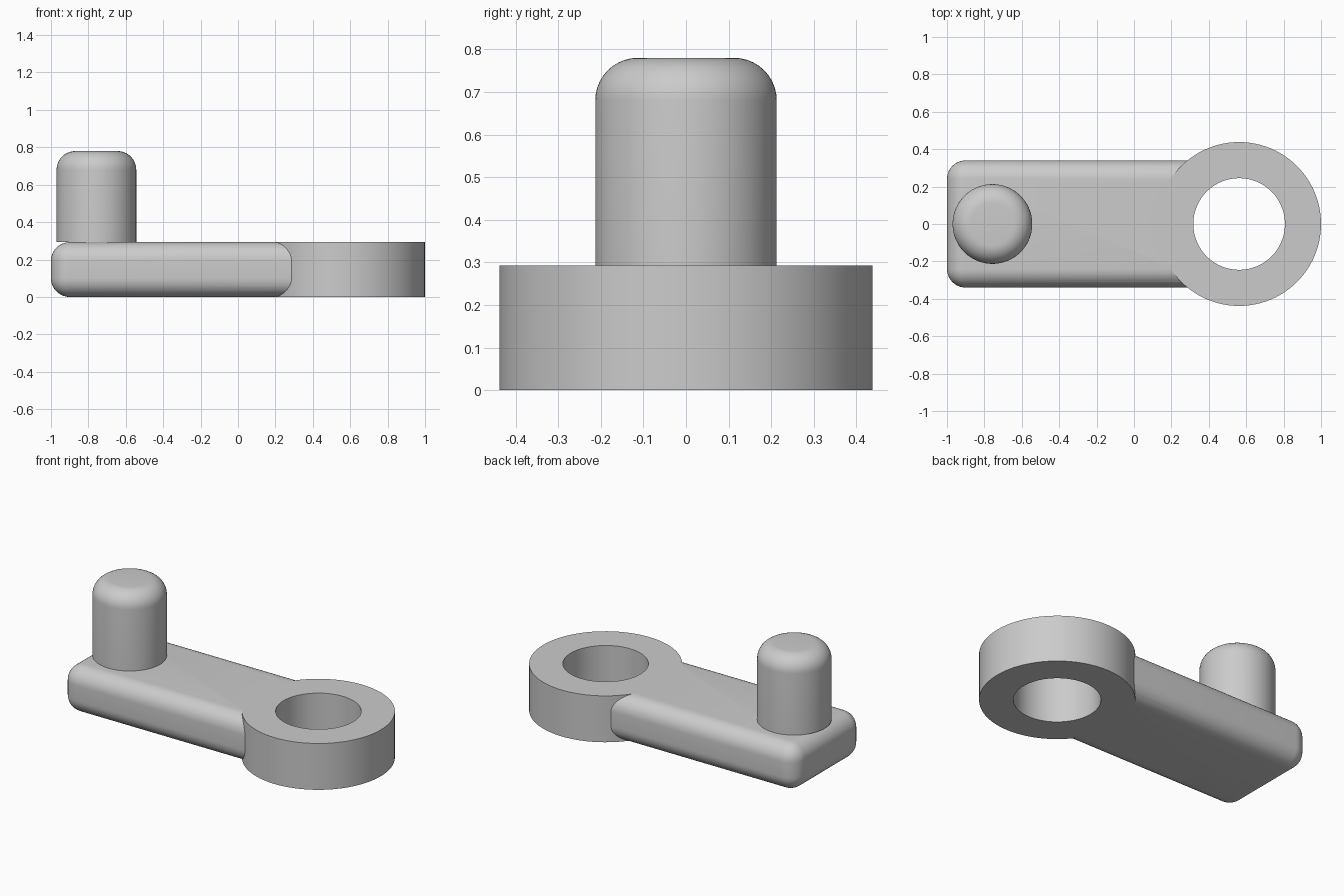
import bpy
import bmesh
import math
from mathutils import Matrix, Vector

cube = bpy.data.objects.get("Cube")
if cube:
    bpy.data.objects.remove(cube, do_unlink=True)

THICK = 0.293
RING_X, RING_R, HOLE_R = 0.562, 0.438, 0.245
KNOB_X, KNOB_R, KNOB_TOP = -0.757, 0.213, 0.78
ROUND = 0.1
SEGMENTS = 96

grey = bpy.data.materials.new("plain grey")
grey.use_nodes = True
colour = (0.6, 0.6, 0.6, 1)
grey.diffuse_color = colour
grey.node_tree.nodes["Principled BSDF"].inputs["Base Color"].default_value = colour


def add_object(name, bm):
    bmesh.ops.recalc_face_normals(bm, faces=bm.faces)
    mesh = bpy.data.meshes.new(name)
    bm.to_mesh(mesh)
    bm.free()
    mesh.materials.append(grey)
    obj = bpy.data.objects.new(name, mesh)
    bpy.context.collection.objects.link(obj)
    return obj


def smooth(obj):
    bpy.ops.object.select_all(action="DESELECT")
    obj.select_set(True)
    bpy.context.view_layer.objects.active = obj
    bpy.ops.object.shade_smooth_by_angle(angle=math.radians(35))


def lathe(name, profile, x, closed=False):
    """Spin an (r, z) profile around the vertical axis at x."""
    bm = bmesh.new()
    verts = [bm.verts.new((r, 0, z)) for r, z in profile]
    pairs = list(zip(verts, verts[1:]))
    if closed:
        pairs.append((verts[-1], verts[0]))
    edges = [bm.edges.new(p) for p in pairs]
    bmesh.ops.spin(bm, geom=verts + edges, cent=(0, 0, 0), axis=(0, 0, 1),
                   angle=math.tau, steps=SEGMENTS)
    bmesh.ops.remove_doubles(bm, verts=bm.verts, dist=0.0001)
    bmesh.ops.translate(bm, verts=bm.verts, vec=(x, 0, 0))
    return add_object(name, bm)


# Ring around the shaft hole
ring = lathe("hub_ring", [(HOLE_R, 0), (RING_R, 0), (RING_R, THICK), (HOLE_R, THICK)],
             RING_X, closed=True)
smooth(ring)

# Handle knob with a rounded top
arc = [math.radians(a) for a in range(0, 91, 9)]
rim = [(KNOB_R - ROUND + ROUND * math.cos(a), KNOB_TOP - ROUND + ROUND * math.sin(a))
       for a in arc]
knob = lathe("handle_knob", [(0, THICK), (KNOB_R, THICK)] + rim + [(0, KNOB_TOP)], KNOB_X)
smooth(knob)

# Arm block, rounded on every edge except at the hub end
left, right, width = -1, 0.5, 0.68
bm = bmesh.new()
bmesh.ops.create_cube(bm, size=1, matrix=Matrix.LocRotScale(
    Vector(((left + right) / 2, 0, THICK / 2)), None,
    Vector((right - left, width, THICK))))
outer = [e for e in bm.edges if min(v.co.x for v in e.verts) < 0]
bmesh.ops.bevel(bm, geom=outer, offset=ROUND, segments=10, profile=0.5,
                affect="EDGES", clamp_overlap=True)
arm = add_object("crank_arm", bm)

# Trim the arm to the curve of the ring
cutter = lathe("hub_cutter", [(0, -1), (RING_R, -1), (RING_R, 1), (0, 1)], RING_X)
cutter.hide_render = True
cut = arm.modifiers.new("hub trim", "BOOLEAN")
cut.operation = "DIFFERENCE"
cut.solver = "EXACT"
cut.object = cutter
bpy.context.view_layer.objects.active = arm
bpy.ops.object.modifier_apply(modifier=cut.name)
bpy.data.objects.remove(cutter, do_unlink=True)
smooth(arm)
